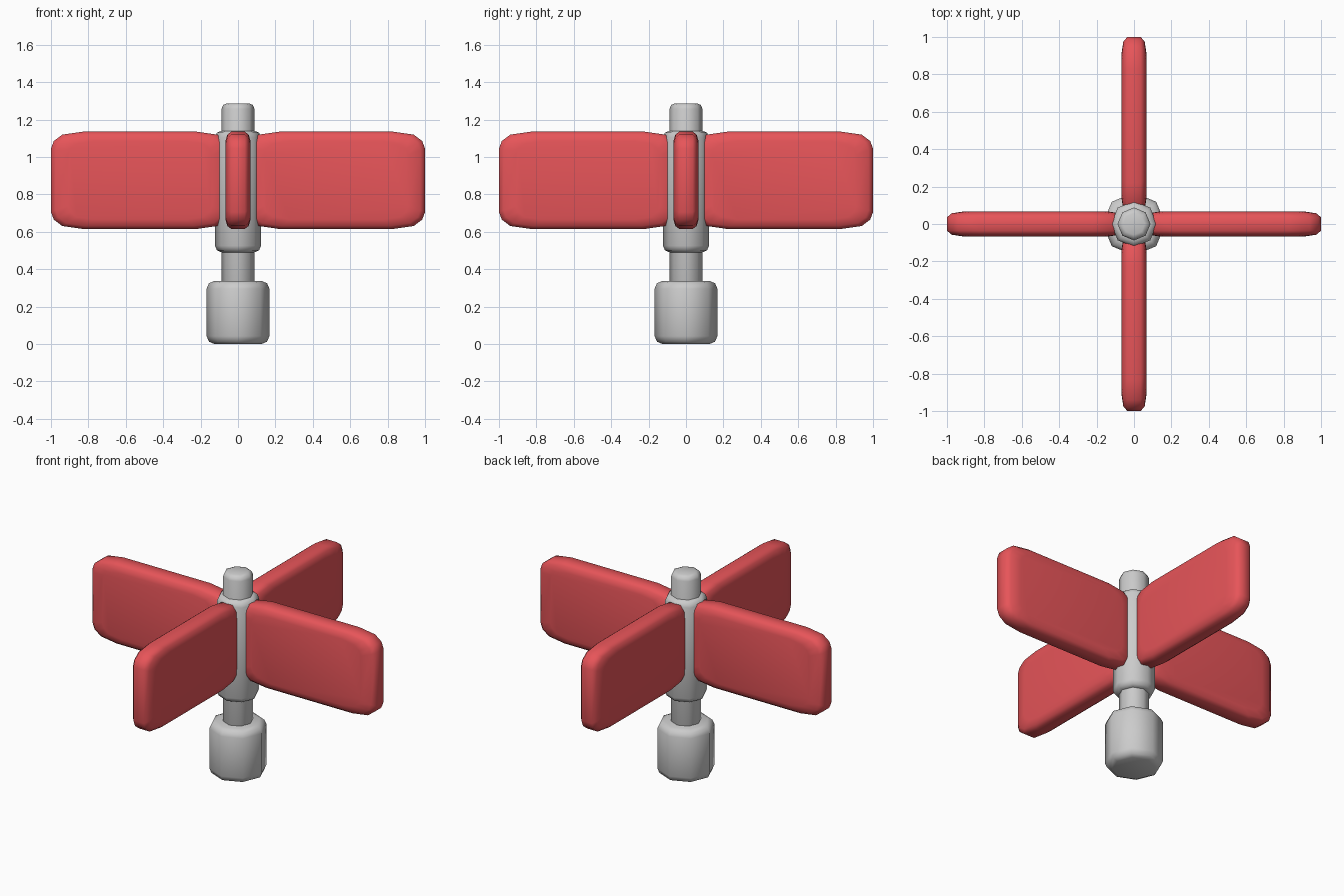
import bpy, bmesh, math

if "Cube" in bpy.data.objects:
    bpy.data.objects.remove(bpy.data.objects["Cube"])

def finish(name, bm, angle, mat=None):
    bmesh.ops.recalc_face_normals(bm, faces=bm.faces)
    me = bpy.data.meshes.new(name)
    bm.to_mesh(me)
    bm.free()
    ob = bpy.data.objects.new(name, me)
    bpy.context.collection.objects.link(ob)
    if mat:
        me.materials.append(mat)
    bpy.ops.object.select_all(action='DESELECT')
    ob.select_set(True)
    bpy.context.view_layer.objects.active = ob
    bpy.ops.object.shade_smooth_by_angle(angle=math.radians(angle))
    return ob

def loft(bm, rings):
    loops = [[bm.verts.new(p) for p in ring] for ring in rings]
    n = len(loops[0])
    for a, b in zip(loops, loops[1:]):
        for i in range(n):
            j = (i + 1) % n
            bm.faces.new((a[i], a[j], b[j], b[i]))
    bm.faces.new(loops[0])
    bm.faces.new(loops[-1])

def drum(name, r, z0, z1, b, sides=8):
    """Eight-sided post with softened rims."""
    prof = [(r - b, z0), (r - b * 0.3, z0 + b * 0.3), (r, z0 + b),
            (r, z1 - b), (r - b * 0.3, z1 - b * 0.3), (r - b, z1)]
    rings = [[(q * math.cos(2 * math.pi * i / sides),
               q * math.sin(2 * math.pi * i / sides), z)
              for i in range(sides)] for q, z in prof]
    bm = bmesh.new()
    loft(bm, rings)
    return finish(name, bm, 50)

# Central column
drum("base_knob", 0.168, 0.005, 0.342, 0.042)
drum("shaft", 0.088, 0.30, 1.287, 0.03)
drum("hub", 0.123, 0.49, 1.14, 0.035)

# Blades
red = bpy.data.materials.new("red")
red.diffuse_color = (0.8, 0.09, 0.1, 1)
red.use_nodes = True
red.node_tree.nodes["Principled BSDF"].inputs["Base Color"].default_value = red.diffuse_color
HX, HZ, CX, CZ = 0.475, 0.26, 0.525, 0.875
corner = [(0, 0.09), (0.015, 0.05), (0.06, 0.016), (0.17, 0)]
quad = [(HX - a, HZ - b) for a, b in corner]
outline = (quad + [(-x, z) for x, z in reversed(quad)]
           + [(-x, -z) for x, z in quad] + [(x, -z) for x, z in reversed(quad)])
layers = [(-0.067, 0.09, 0.05), (-0.057, 0.025, 0.016), (-0.036, 0, 0),
          (0.036, 0, 0), (0.057, 0.025, 0.016), (0.067, 0.09, 0.05)]
for k, side in enumerate(("right", "back", "left", "front")):
    bm = bmesh.new()
    loft(bm, [[(CX + x * (1 - ix / HX), y, CZ + z * (1 - iz / HZ))
               for x, z in outline] for y, ix, iz in layers])
    blade = finish(side + "_blade", bm, 50, red)
    blade.rotation_euler.z = k * math.pi / 2

# Stand exactly on the ground
bpy.data.objects["base_knob"].location.z = -0.005
